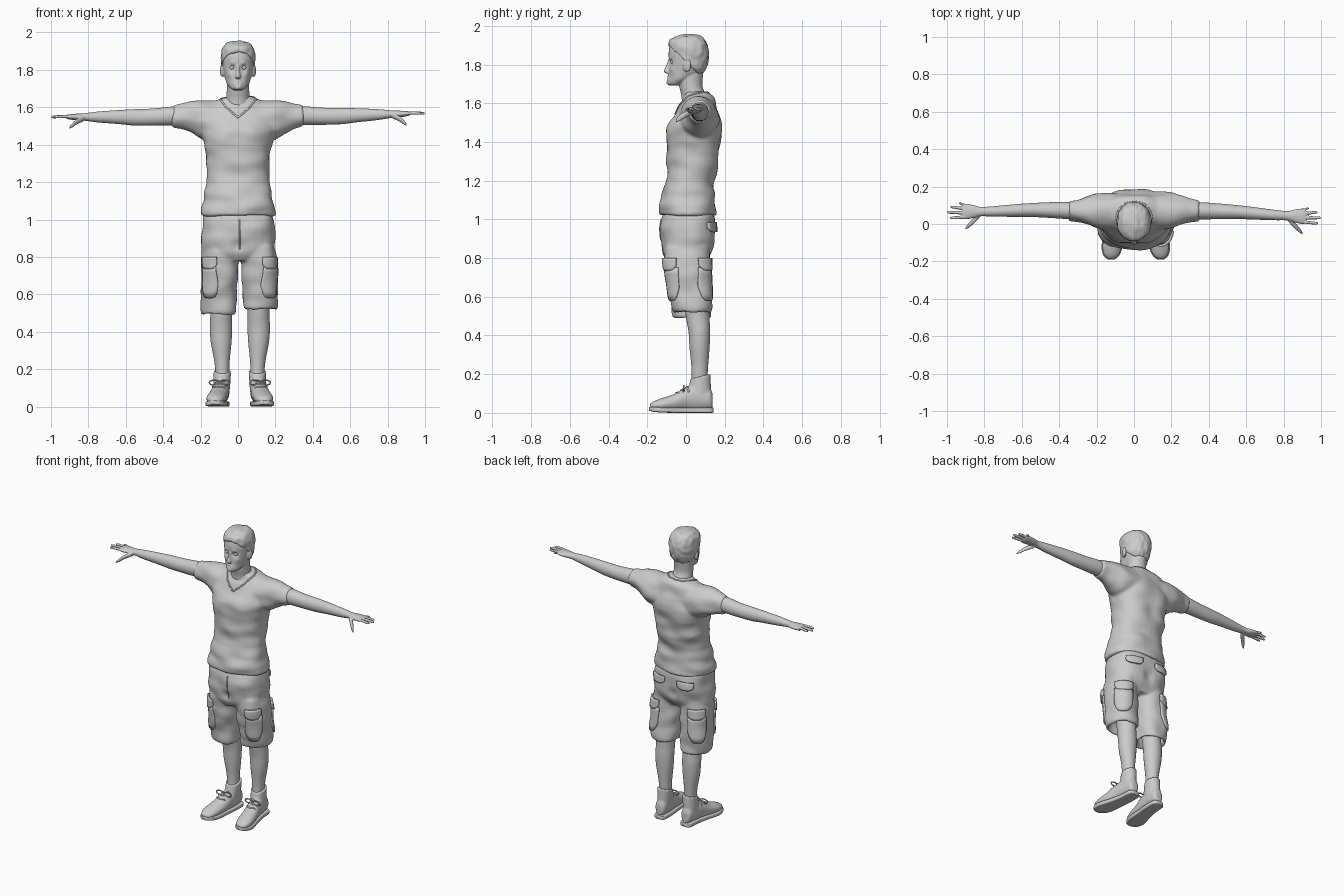
import bpy, bmesh, math
from mathutils import Vector, Matrix, noise
from mathutils.bvhtree import BVHTree

if "Cube" in bpy.data.objects:
    bpy.data.objects.remove(bpy.data.objects["Cube"])

AX = {'x': lambda t, a, b: (t, a, b), 'y': lambda t, a, b: (a, t, b), 'z': lambda t, a, b: (a, b, t)}
SIDES = (-1, 1)


def spline(p, i, f):
    q = [p[max(0, min(len(p) - 1, i + k))] for k in (-1, 0, 1, 2)]
    return [b + .5 * f * (c - a + f * (2*a - 5*b + 4*c - d + f * (3*(b - c) + d - a))) for a, b, c, d in zip(*q)]


def loft(bm, axis, rings, tf=lambda c: c, power=2.0, n=32, steps=4):
    """Skin through (position, centre a, centre b, radius a, radius b) rings."""
    rows = [spline(rings, i, k / steps) for i in range(len(rings) - 1) for k in range(steps)] + [rings[-1]]
    loops = []
    for t, a, b, ra, rb in rows:
        loop = []
        for k in range(n):
            c, s = math.cos(math.tau * k / n), math.sin(math.tau * k / n)
            u = a + ra * math.copysign(abs(c) ** (2 / power), c)
            v = b + rb * math.copysign(abs(s) ** (2 / power), s)
            loop.append(bm.verts.new(tf(Vector(AX[axis](t, u, v)))))
        loops.append(loop)
    for p, q in zip(loops, loops[1:]):
        for k in range(n):
            bm.faces.new((p[k], p[(k+1) % n], q[(k+1) % n], q[k]))
    bm.faces.new(loops[0])
    bm.faces.new(loops[-1])


def ball(bm, loc, size, rot=0):
    m = Matrix.Translation(loc) @ Matrix.Rotation(rot, 4, 'Z') @ Matrix.Diagonal((*size, 1))
    bmesh.ops.create_uvsphere(bm, u_segments=20, v_segments=12, radius=1, matrix=m)


def finish(name, bm, voxel=0, smooth=0):
    """Turn the bmesh into an object; voxel fuses the overlapping parts."""
    bmesh.ops.recalc_face_normals(bm, faces=bm.faces[:])
    me = bpy.data.meshes.new(name)
    bm.to_mesh(me)
    bm.free()
    ob = bpy.data.objects.new(name, me)
    bpy.context.collection.objects.link(ob)
    if voxel:
        r = ob.modifiers.new("fuse", 'REMESH')
        r.mode, r.voxel_size = 'VOXEL', voxel
        s = ob.modifiers.new("relax", 'SMOOTH')
        s.factor, s.iterations = .5, smooth
        dg = bpy.context.evaluated_depsgraph_get()
        ob.data = bpy.data.meshes.new_from_object(ob.evaluated_get(dg))
        ob.modifiers.clear()
    for p in ob.data.polygons:
        p.use_smooth = True
    return ob


def sculpt(ob, dabs, wrinkle=0, freq=(7, 7, 15)):
    """Soft pushes (centre, radius, offset), mirrored in x, plus fabric folds."""
    full = [(Vector((s*c[0], c[1], c[2])), r, Vector((s*o[0], o[1], o[2])))
            for c, r, o in dabs for s in (SIDES if c[0] else (1,))]
    new = []
    for v in ob.data.vertices:
        co = v.co.copy()
        for c, r, o in full:
            co += o * math.exp(-((v.co - c).length / r) ** 2)
        if wrinkle:
            co += v.normal * wrinkle * noise.noise(Vector([a * b for a, b in zip(v.co, freq)]))
        new.append(co)
    for v, co in zip(ob.data.vertices, new):
        v.co = co
    ob.data.update()


def tree(ob):
    return BVHTree.FromPolygons([v.co for v in ob.data.vertices], [p.vertices[:] for p in ob.data.polygons])


def tube(name, pts, r, cyclic=False):
    cu = bpy.data.curves.new(name, 'CURVE')
    cu.dimensions, cu.bevel_depth, cu.bevel_resolution = '3D', r, 2
    sp = cu.splines.new('POLY')
    sp.points.add(len(pts) - 1)
    for p, co in zip(sp.points, pts):
        p.co = (*co, 1)
    sp.use_cyclic_u = cyclic
    bpy.context.collection.objects.link(bpy.data.objects.new(name, cu))


def patch(name, bvh, centre, angle, width, height, lift):
    """Rounded cloth flap laid on the surface, facing the given angle."""
    n = Vector((math.cos(angle), math.sin(angle), 0))
    u = Vector((-n.y, n.x, 0))
    bm, grid = bmesh.new(), []
    for j in range(6):
        row = []
        for i in range(11):
            f = i / 5 - 1
            drop = height * (1 - .4 * f ** 4) * j / 5
            p = Vector(centre) + u * f * width / 2 - Vector((0, 0, drop))
            hit = bvh.ray_cast(p + n * .3, -n, .4)[0] or bvh.find_nearest(p)[0]
            row.append(bm.verts.new(hit + n * lift))
        grid.append(row)
    for a, b in zip(grid, grid[1:]):
        for i in range(10):
            bm.faces.new((a[i], a[i+1], b[i+1], b[i]))
    ob = finish(name, bm)
    m = ob.modifiers.new("cloth", 'SOLIDIFY')
    m.thickness, m.offset = .012, 0


# Shirt: torso and sleeves
bm = bmesh.new()
loft(bm, 'z', [(1.02, 0, .01, .2, .148), (1.06, 0, .007, .197, .146), (1.12, 0, .01, .185, .139), (1.2, 0, .023, .171, .124),
               (1.3, 0, .035, .168, .135), (1.4, 0, .04, .184, .138), (1.47, 0, .042, .2, .136), (1.53, 0, .05, .2, .118),
               (1.58, 0, .06, .19, .1), (1.62, 0, .063, .155, .083), (1.645, 0, .055, .105, .068), (1.66, 0, .05, .07, .055)], power=2.3)
for s in SIDES:
    loft(bm, 'x', [(.08, .06, 1.53, .1, .11), (.19, .07, 1.53, .097, .106), (.25, .072, 1.545, .077, .085),
                   (.3, .07, 1.552, .06, .067), (.35, .07, 1.555, .052, .058)], lambda c: Vector((s*c.x, c.y, c.z)))
shirt = finish("shirt", bm, .009, 6)
sculpt(shirt, [((.08, -.09, 1.45), .07, (0, -.012, 0)), ((.09, .17, 1.48), .08, (0, .008, 0)),
               ((0, .17, 1.35), .05, (0, -.01, 0))], .012)

# V-neck trim snapped to the shirt
bvh = tree(shirt)
ring = [(0, .118, 1.65), (.05, .11, 1.652), (.085, .07, 1.65), (.095, .03, 1.64), (.065, -.03, 1.605), (.03, -.06, 1.575), (0, -.075, 1.555)]
ring += [(-x, y, z) for x, y, z in ring[-2:0:-1]]
fine = [Vector(a).lerp(Vector(b), k / 4) for a, b in zip(ring, ring[1:] + ring[:1]) for k in range(4)]
tube("neck_trim", [bvh.find_nearest(p)[0] for p in fine], .005, True)

# Head with nose, ears and neck
skull = [(1.692, 0, -.055, .025, .025), (1.705, 0, -.05, .042, .042), (1.74, 0, -.015, .063, .075), (1.78, 0, .005, .076, .092),
         (1.82, 0, .01, .083, .097), (1.86, 0, .01, .085, .1), (1.9, 0, .01, .082, .092), (1.925, 0, .01, .069, .077),
         (1.941, 0, .013, .045, .05), (1.947, 0, .015, .015, .018)]
bm = bmesh.new()
loft(bm, 'z', skull, power=2.15)
loft(bm, 'z', [(1.58, 0, .05, .08, .07), (1.64, 0, .04, .066, .064), (1.69, 0, .025, .06, .06), (1.76, 0, .025, .06, .065)])
loft(bm, 'z', [(1.825, 0, -.083, .007, .01), (1.79, 0, -.09, .009, .014), (1.765, 0, -.094, .015, .021), (1.753, 0, -.088, .012, .013)])
for s in SIDES:
    ball(bm, (s*.084, .005, 1.795), (.011, .022, .034), -s*.35)
head = finish("head", bm, .004, 4)
sculpt(head, [((.032, -.085, 1.812), .015, (0, .013, 0)), ((.03, -.09, 1.834), .015, (0, -.006, 0)),
              ((.045, -.07, 1.775), .02, (.002, -.005, 0)), ((0, -.085, 1.738), .011, (0, -.007, 0)), ((.013, -.085, 1.723), .011, (0, -.005, 0)),
              ((0, -.085, 1.731), .006, (0, .005, 0)), ((0, -.09, 1.702), .018, (0, -.01, 0)), ((.06, -.03, 1.72), .025, (.005, 0, 0))])
bm = bmesh.new()
for s in SIDES:
    ball(bm, (s*.032, -.067, 1.812), (.013, .013, .011))
finish("eyes", bm)

# Short hair: swollen skull cut along a sloping hairline
bm = bmesh.new()
loft(bm, 'z', [(z + .007 * (z - 1.75) / .2, x, y + .002, a + .006, b + .006) for z, x, y, a, b in skull], power=2.15, n=48, steps=6)
cut = bmesh.ops.bisect_plane(bm, geom=bm.verts[:] + bm.edges[:] + bm.faces[:], plane_co=(0, -.085, 1.895),
                             plane_no=(0, .17, .18), clear_inner=True)
bmesh.ops.holes_fill(bm, edges=[e for e in bm.edges if e.is_boundary])
hair = finish("hair", bm, .005, 2)
sculpt(hair, [((.02, -.085, 1.915), .025, (0, -.006, .006))], .005, (45, 20, 30))

# Arms and hands (each side hangs slightly differently)
fingers = [(.083, .938, .007), (.062, .982, .0085), (.033, .999, .009), (.004, .985, .0085)]
for s in SIDES:
    def pose(c):
        t = max(0, (c.x - .3) / .7) if s < 0 else 0
        return Vector((s*c.x, c.y + .03*t, c.z - .02*t))
    bm = bmesh.new()
    loft(bm, 'x', [(.26, .07, 1.555, .047, .05), (.36, .07, 1.555, .046, .05), (.45, .068, 1.552, .042, .046), (.55, .064, 1.553, .037, .044),
                   (.63, .058, 1.557, .034, .038), (.75, .048, 1.561, .028, .029), (.82, .044, 1.563, .025, .02),
                   (.86, .043, 1.564, .035, .018), (.9, .041, 1.566, .042, .014), (.918, .041, 1.567, .038, .01)], pose)
    for y, tip, r in fingers:
        base = .042 + (y - .045) * .72
        loft(bm, 'x', [(.88, base, 1.566, r, r), (.93 if tip > .95 else .91, (base + y) / 2, 1.569, r, r),
                       (tip - .012, y, 1.568, r*.9, r*.9), (tip, y, 1.567, r*.45, r*.45)], pose, n=12)
    loft(bm, 'x', [(.825, .028, 1.555, .016, .015), (.86, -.008, 1.54, .017, .015), (.885, -.034, 1.521, .013, .012),
                   (.902, -.05, 1.507, .005, .006)], pose, n=14)
    finish("arm_right" if s > 0 else "arm_left", bm, .004, 2)

# Cargo shorts: hips and hollow trouser legs
bm = bmesh.new()
loft(bm, 'z', [(1.04, 0, .01, .18, .13), (1.0, 0, .011, .19, .137), (.9, 0, .006, .199, .139), (.83, 0, .005, .196, .125),
               (.78, 0, .005, .18, .1)], power=2.4)
for s in SIDES:
    h = .515 + s*.013
    loft(bm, 'z', [(.86, .1, .005, .09, .115), (.78, .104, .006, .096, .116), (.7, .106, .013, .097, .112), (.6, .109, .024, .096, .108),
                   (h, .11, .03, .092, .1), (h, .11, .03, .074, .082), (h + .07, .108, .03, .072, .08)],
         lambda c: Vector((s*c.x + .008, c.y, c.z)), power=2.4)
shorts = finish("shorts", bm, .008, 4)
sculpt(shorts, [((.09, .14, .93), .08, (0, .012, 0)), ((0, .15, .88), .035, (0, -.015, 0)),
                ((0, -.13, .86), .03, (0, .012, 0))], .012, (9, 9, 12))
bvh = tree(shorts)
for s in SIDES:
    for nm, c, ang, w, d, lift in (("front_flap", (.15, -.07, .8), -52, .1, .065, .008), ("front_pocket", (.15, -.06, .75), -45, .1, .17, .003),
                                   ("rear_flap", (.14, .08, .8), 50, .11, .065, .008), ("rear_pocket", (.14, .08, .75), 45, .11, .17, .003),
                                   ("seat_flap", (.1, .13, .985), 78, .11, .05, .006)):
        a = math.radians(ang)
        patch(nm, bvh, (s*c[0] + .008, c[1], c[2]), a if s > 0 else math.pi - a, w, d, lift)
tube("fly_seam", [bvh.ray_cast(Vector((.01, -.4, z / 100)), Vector((0, 1, 0)))[0] or Vector((.01, -.12, z / 100)) for z in range(84, 101, 2)], .004)

# Lower legs, shoes, soles and laces
for s in SIDES:
    side = lambda c: Vector((s*c.x + .01, c.y, c.z))
    bm = bmesh.new()
    loft(bm, 'z', [(.64, .1, .05, .064, .068), (.5, .1, .06, .058, .061), (.42, .101, .069, .06, .056), (.34, .1, .07, .055, .052),
                   (.25, .096, .071, .042, .044), (.18, .094, .07, .037, .041), (.12, .094, .068, .038, .043)], side)
    finish("lower_leg", bm)
    bm = bmesh.new()
    loft(bm, 'y', [(.138, .097, .06, .018, .035), (.122, .097, .073, .036, .055), (.06, .1, .08, .043, .07), (0, .107, .072, .047, .06),
                   (-.06, .118, .054, .051, .044), (-.12, .127, .044, .052, .034), (-.165, .131, .037, .04, .024), (-.187, .132, .032, .016, .012)], side)
    loft(bm, 'z', [(.05, .098, .07, .04, .06), (.1, .097, .068, .044, .062), (.15, .095, .072, .046, .056), (.185, .094, .075, .047, .052)],
         lambda c: side(c) + Vector((0, 0, max(0, c.z - .1) * (c.y - .06) * 3)))
    shoe = finish("shoe", bm, .006, 3)
    bm = bmesh.new()
    loft(bm, 'y', [(.143, .097, .014, .022, .012), (.125, .097, .014, .04, .014), (.05, .1, .014, .044, .014), (-.03, .112, .014, .049, .014),
                   (-.11, .126, .015, .057, .014), (-.165, .131, .018, .044, .013), (-.19, .132, .021, .018, .01)], side, power=6)
    finish("sole", bm)
    bvh = tree(shoe)
    for y in (-.05, -.025, 0):
        tube("lace", [bvh.ray_cast(side(Vector((.113 + k * .008, y + abs(k) * .004, .4))), Vector((0, 0, -1)))[0]
                      or side(Vector((.113, y, .1))) for k in range(-4, 5)], .005)
    for k in SIDES:
        tube("bow", [side(Vector((.108 + k * (.028 - .028 * math.cos(a * .628)), -.012, .128 + .014 * math.sin(a * .628)))) for a in range(10)], .004, True)
